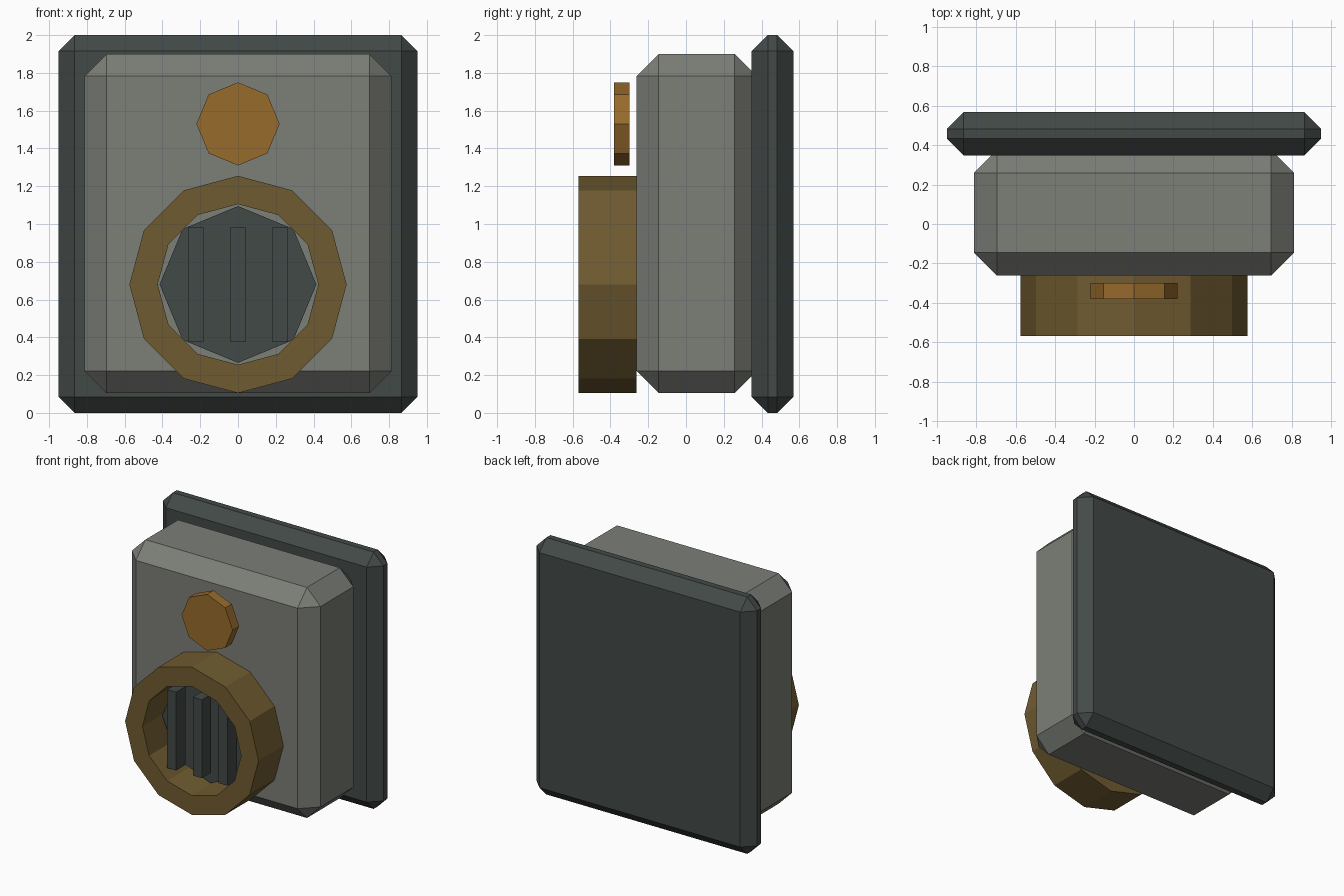
import bpy, bmesh, math
from mathutils import Matrix, Vector

if "Cube" in bpy.data.objects:
    bpy.data.objects.remove(bpy.data.objects["Cube"])


def material(name, rgb):
    m = bpy.data.materials.new(name)
    m.diffuse_color = (*rgb, 1)
    m.use_nodes = True
    m.node_tree.nodes["Principled BSDF"].inputs["Base Color"].default_value = m.diffuse_color
    return m


DARK = material("dark_metal", (0.055, 0.068, 0.062))
GREY = material("grey_metal", (0.20, 0.21, 0.185))
BRASS = material("brass", (0.16, 0.105, 0.03))
AMBER = material("amber", (0.31, 0.145, 0.025))


def finish(bm, name, mat):
    bmesh.ops.recalc_face_normals(bm, faces=bm.faces)
    me = bpy.data.meshes.new(name)
    bm.to_mesh(me)
    bm.free()
    me.materials.append(mat)
    ob = bpy.data.objects.new(name, me)
    bpy.context.collection.objects.link(ob)
    return ob


def box(name, lo, hi, mat, chamfer=0):
    lo, hi = Vector(lo), Vector(hi)
    bm = bmesh.new()
    bmesh.ops.create_cube(bm, size=1, matrix=Matrix.Translation((lo + hi) / 2) @ Matrix.Diagonal((*(hi - lo), 1)))
    if chamfer:
        bmesh.ops.bevel(bm, geom=bm.edges[:], offset=chamfer, segments=1, affect='EDGES')
    return finish(bm, name, mat)


def disc(name, z, radius, y0, y1, sides, mat, inner=0):
    """Prism along y with a corner at the top; a ring if inner is set."""
    bm = bmesh.new()

    def loop(r, y):
        return [bm.verts.new((r * math.sin(i * math.tau / sides), y, z + r * math.cos(i * math.tau / sides)))
                for i in range(sides)]

    def bridge(a, b):
        for i in range(sides):
            j = (i + 1) % sides
            bm.faces.new((a[i], a[j], b[j], b[i]))

    front, back = loop(radius, y0), loop(radius, y1)
    bridge(front, back)
    if inner:
        front_in, back_in = loop(inner, y0), loop(inner, y1)
        bridge(front_in, back_in)
        bridge(front, front_in)
        bridge(back, back_in)
    else:
        bm.faces.new(front)
        bm.faces.new(back)
    return finish(bm, name, mat)


# Wall plate and housing
box("back_plate", (-0.95, 0.348, 0), (0.95, 0.568, 2), DARK, 0.085)
box("housing", (-0.813, -0.262, 0.105), (0.813, 0.375, 1.9), GREY, 0.117)

# Speaker ring with recessed disc and grille bars
disc("speaker_ring", 0.68, 0.575, -0.568, -0.262, 12, BRASS, inner=0.425)
disc("speaker_disc", 0.68, 0.415, -0.34, -0.262, 8, DARK)
for i, x in enumerate((-0.222, 0, 0.222)):
    box(f"grille_bar_{i + 1}", (x - 0.039, -0.50, 0.375), (x + 0.039, -0.385, 0.985), DARK)

# Indicator lamp above the speaker
disc("indicator_lamp", 1.53, 0.22, -0.38, -0.30, 8, AMBER)
